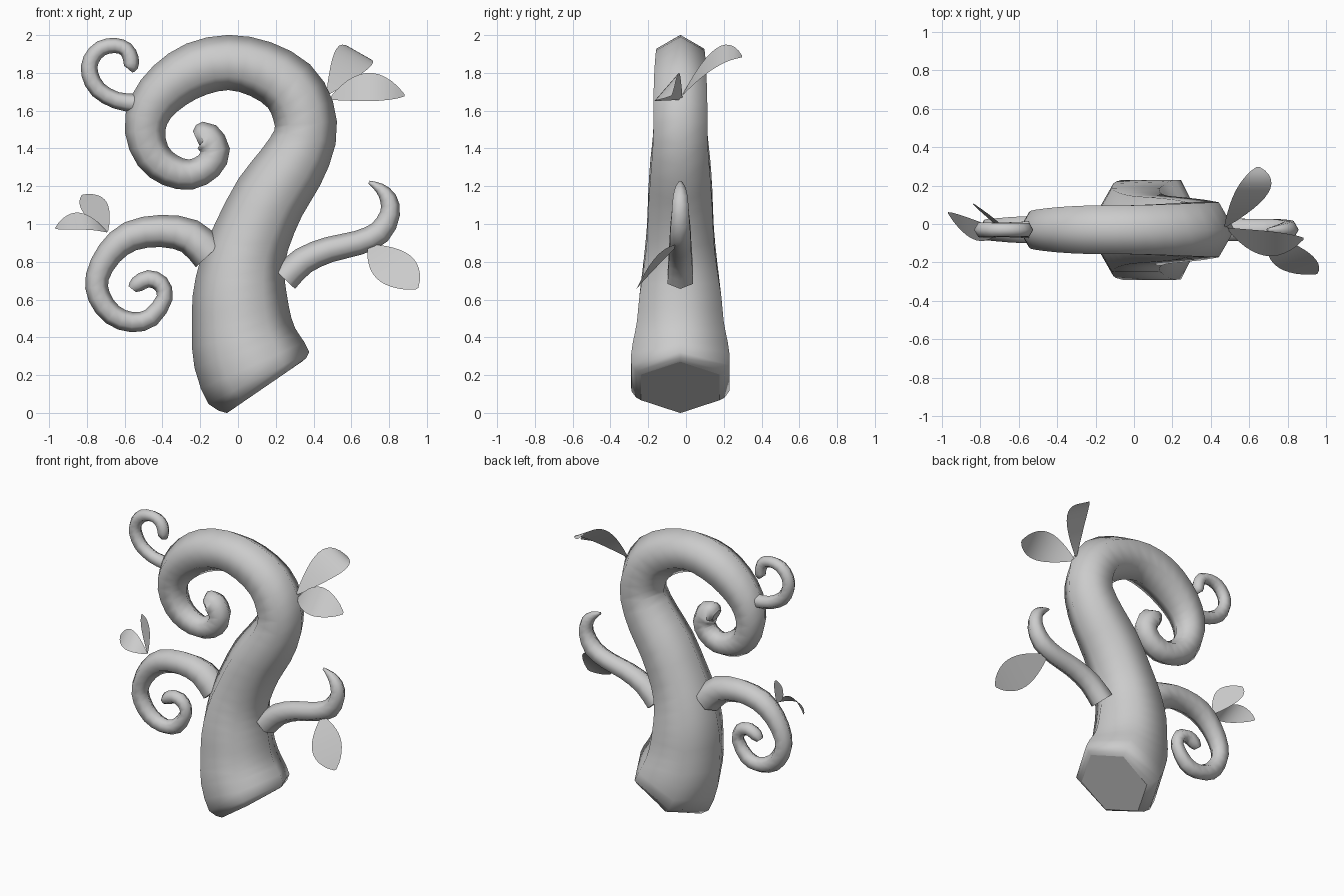
import bpy, math
from mathutils import Vector

Y0 = -0.03   # plane in which every stem curls


def add_mesh(name, verts, faces):
    me = bpy.data.meshes.new(name)
    me.from_pydata([tuple(v) for v in verts], [], faces)
    for p in me.polygons:
        p.use_smooth = len(p.vertices) < 6   # end caps stay flat
    ob = bpy.data.objects.new(name, me)
    bpy.context.collection.objects.link(ob)
    return ob


def refine(pts):
    """Catmull-Rom: one extra ring between each pair of (x, z, radius) points."""
    p = [Vector(q) for q in pts]
    out = []
    for i in range(len(p) - 1):
        a, b = p[max(i - 1, 0)], p[min(i + 2, len(p) - 1)]
        out += [p[i], (9 * (p[i] + p[i + 1]) - a - b) / 16]
    return out + [p[-1]]


def stem(name, pts, sides=6):
    """Tapered six-sided tube swept along a path in the XZ plane."""
    path = refine(pts)
    n, verts, faces = len(path), [], []
    for i, c in enumerate(path):
        t = path[min(i + 1, n - 1)] - path[max(i - 1, 0)]
        t = Vector((t.x, 0, t.y)).normalized()
        nor = Vector((t.z, 0, -t.x))
        for k in range(sides):
            a = 2 * math.pi * k / sides
            verts.append(Vector((c.x, Y0, c.y))
                         + c.z * (math.cos(a) * nor + math.sin(a) * Vector((0, 1, 0))))
    for i in range(n - 1):
        for k in range(sides):
            j = (k + 1) % sides
            faces.append((i * sides + k, i * sides + j,
                          (i + 1) * sides + j, (i + 1) * sides + k))
    faces.append(tuple(reversed(range(sides))))
    faces.append(tuple((n - 1) * sides + k for k in range(sides)))
    return add_mesh(name, verts, faces)


def leaf(name, base, mid, tip, half, nu=12, nv=4):
    """Thin curved blade through base, mid and tip; half = half-width vector."""
    base, mid, tip, half = map(Vector, (base, mid, tip, half))
    ctrl = 2 * mid - (base + tip) / 2
    verts, faces = [], []
    for i in range(nu + 1):
        u = 0.01 + 0.98 * i / nu
        c = (1 - u) ** 2 * base + 2 * u * (1 - u) * ctrl + u * u * tip
        w = math.sin(math.pi * u ** 1.1) ** 0.75
        verts += [c + half * w * (2 * j / nv - 1) for j in range(nv + 1)]
    for i in range(nu):
        for j in range(nv):
            a = i * (nv + 1) + j
            faces.append((a, a + 1, a + nv + 2, a + nv + 1))
    return add_mesh(name, verts, faces)


# Trunk with its big curl
stem("trunk", [
    (.14, .135, .24), (.11, .185, .30), (.045, .33, .29), (.02, .47, .265),
    (.01, .62, .25), (.025, .78, .225), (.075, .94, .205), (.17, 1.14, .195),
    (.28, 1.30, .182), (.355, 1.46, .166), (.345, 1.60, .165), (.27, 1.73, .16),
    (.12, 1.82, .152), (-.05, 1.855, .146), (-.22, 1.82, .145), (-.36, 1.735, .135),
    (-.46, 1.62, .12), (-.492, 1.49, .107), (-.45, 1.36, .095), (-.36, 1.285, .087),
    (-.25, 1.262, .08), (-.155, 1.31, .076), (-.12, 1.39, .078), (-.165, 1.462, .078),
    (-.195, 1.46, .07), (-.22, 1.45, .045)])

# Side branches
stem("left_curl_branch", [
    (-.15, .84, .10), (-.255, .935, .093), (-.41, .963, .085), (-.57, .935, .08),
    (-.68, .845, .07), (-.745, .72, .062), (-.735, .615, .06), (-.665, .52, .057),
    (-.56, .48, .053), (-.46, .505, .05), (-.388, .61, .043), (-.41, .685, .045),
    (-.475, .71, .046), (-.535, .68, .042), (-.56, .655, .025)])
stem("right_branch", [
    (.245, .71, .078), (.345, .805, .073), (.485, .865, .068), (.635, .90, .065),
    (.75, .955, .063), (.805, 1.055, .053), (.795, 1.135, .045), (.75, 1.19, .028),
    (.693, 1.222, .008)])
stem("small_top_curl", [
    (-.55, 1.64, .05), (-.645, 1.655, .045), (-.74, 1.71, .045), (-.785, 1.795, .045),
    (-.778, 1.87, .043), (-.725, 1.93, .042), (-.65, 1.945, .04), (-.593, 1.925, .04),
    (-.567, 1.875, .042), (-.567, 1.83, .037), (-.575, 1.815, .02)])

# Leaves: base, middle, tip, half-width
leaf("top_leaf_front", (.48, -.02, 1.66), (.68, -.10, 1.725), (.885, -.075, 1.68), (0, .065, .075))
leaf("top_leaf_back", (.47, -.02, 1.68), (.61, .16, 1.88), (.645, .30, 1.885), (.088, 0, -.05))
leaf("right_branch_leaf", (.69, -.04, .89), (.82, -.18, .775), (.95, -.262, .655), (.09, .03, .06))
leaf("left_leaf_front", (-.69, -.03, .955), (-.83, -.03, 1.015), (-.97, .06, .975), (-.01, .055, .045))
leaf("left_leaf_back", (-.69, -.03, .955), (-.755, .04, 1.085), (-.825, .10, 1.155), (.06, -.04, .03))
